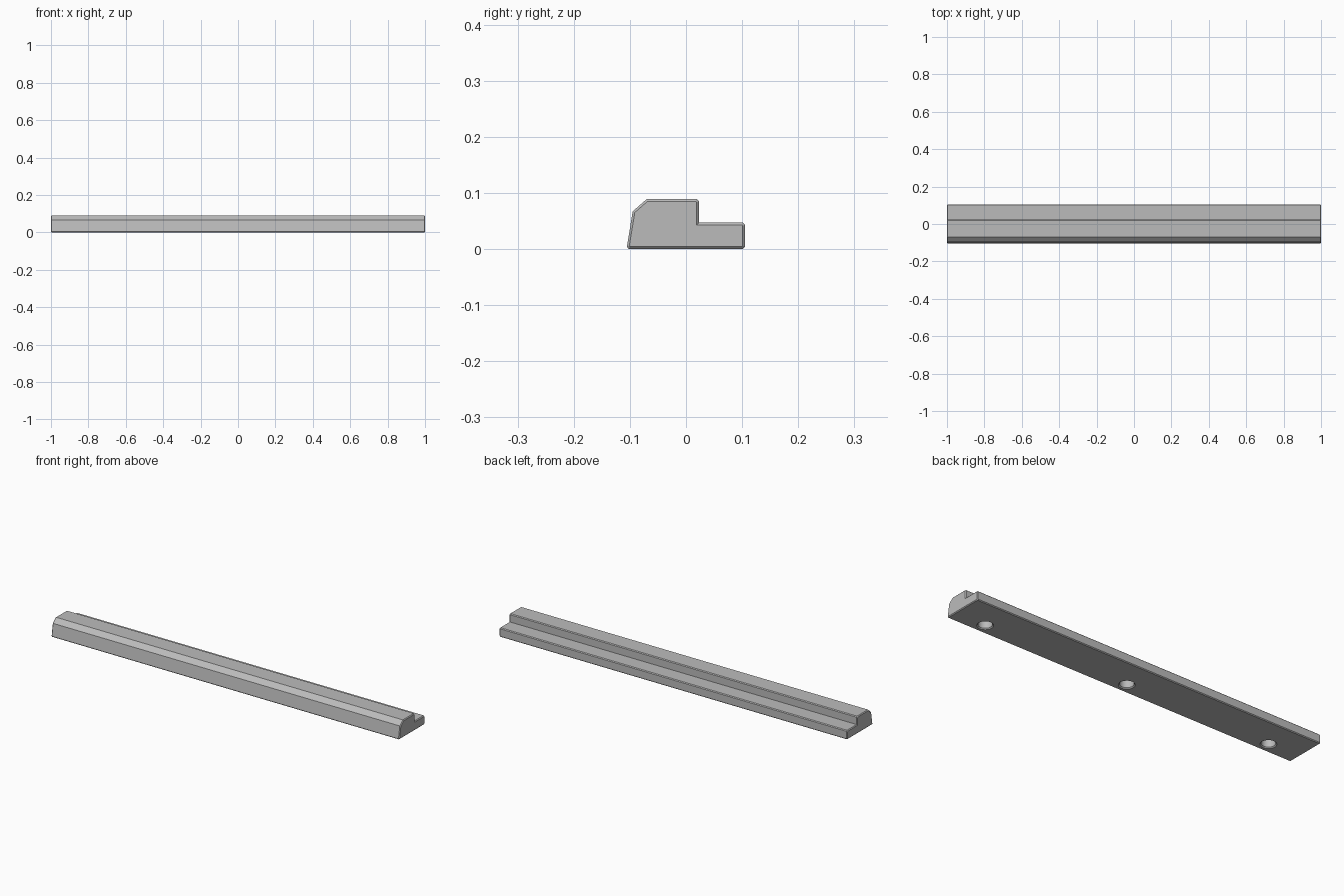
import bpy, bmesh, math
from mathutils import Vector

cube = bpy.data.objects.get("Cube")
if cube:
    bpy.data.objects.remove(cube, do_unlink=True)

grey = bpy.data.materials.new("plain grey")
grey.use_nodes = True
colour = (0.5, 0.5, 0.5, 1)
grey.diffuse_color = colour
grey.node_tree.nodes["Principled BSDF"].inputs["Base Color"].default_value = colour

HALF = 1.0       # half the bar length
C = 0.004        # edge chamfer
HOLE_Y = -0.05
HOLE_XS = (-0.825, 0, 0.825)


def loft(bm, rings):
    """Skin a stack of closed rings and cap both ends."""
    loops = [[bm.verts.new(p) for p in ring] for ring in rings]
    for a, b in zip(loops, loops[1:]):
        for i in range(len(a)):
            j = (i + 1) % len(a)
            bm.faces.new((a[i], a[j], b[j], b[i]))
    bm.faces.new(loops[0])
    bm.faces.new(loops[-1])


def make_object(name, bm):
    bmesh.ops.recalc_face_normals(bm, faces=bm.faces)
    mesh = bpy.data.meshes.new(name)
    bm.to_mesh(mesh)
    bm.free()
    mesh.materials.append(grey)
    obj = bpy.data.objects.new(name, mesh)
    bpy.context.collection.objects.link(obj)
    return obj


def inset(points, d):
    """Mitred inward offset of a counter-clockwise outline."""
    out = []
    for i, p in enumerate(points):
        a = (p - points[i - 1]).normalized()
        b = (points[(i + 1) % len(points)] - p).normalized()
        na, nb = Vector((-a.y, a.x)), Vector((-b.y, b.x))
        out.append(p + (na + nb) * d / (1 + na.dot(nb)))
    return out


# Stepped bar section (y, z); the flag marks corners that are chamfered
corners = [((-0.106, 0), True), ((0.105, 0), True), ((0.105, 0.047), True),
           ((0.023, 0.047), False), ((0.023, 0.089), True),
           ((-0.07, 0.089), False), ((-0.095, 0.067), False)]
section = []
for i, (p, cut) in enumerate(corners):
    p = Vector(p)
    if cut:
        for q in (corners[i - 1][0], corners[(i + 1) % len(corners)][0]):
            section.append(p + (Vector(q) - p).normalized() * C)
    else:
        section.append(p)

# Bar body with chamfered ends
small = inset(section, C)
bm = bmesh.new()
loft(bm, [[(x, p.x, p.y) for p in ring] for x, ring in
          ((-HALF, small), (C - HALF, section), (HALF - C, section), (HALF, small))])
bar = make_object("stepped_bar", bm)

# Blind countersunk holes in the underside
bm = bmesh.new()
angles = [math.tau * i / 32 for i in range(32)]
for x in HOLE_XS:
    loft(bm, [[(x + r * math.cos(a), HOLE_Y + r * math.sin(a), z) for a in angles]
              for r, z in ((0.043, -0.005), (0.033, 0.005), (0.033, 0.055))])
cutter = make_object("hole_cutter", bm)
cutter.hide_render = True

mod = bar.modifiers.new("holes", 'BOOLEAN')
mod.operation = 'DIFFERENCE'
mod.solver = 'EXACT'
mod.object = cutter

bpy.ops.object.select_all(action='DESELECT')
bar.select_set(True)
bpy.context.view_layer.objects.active = bar
bpy.ops.object.modifier_apply(modifier=mod.name)
bpy.data.objects.remove(cutter, do_unlink=True)
bpy.ops.object.shade_smooth_by_angle(angle=math.radians(20))
